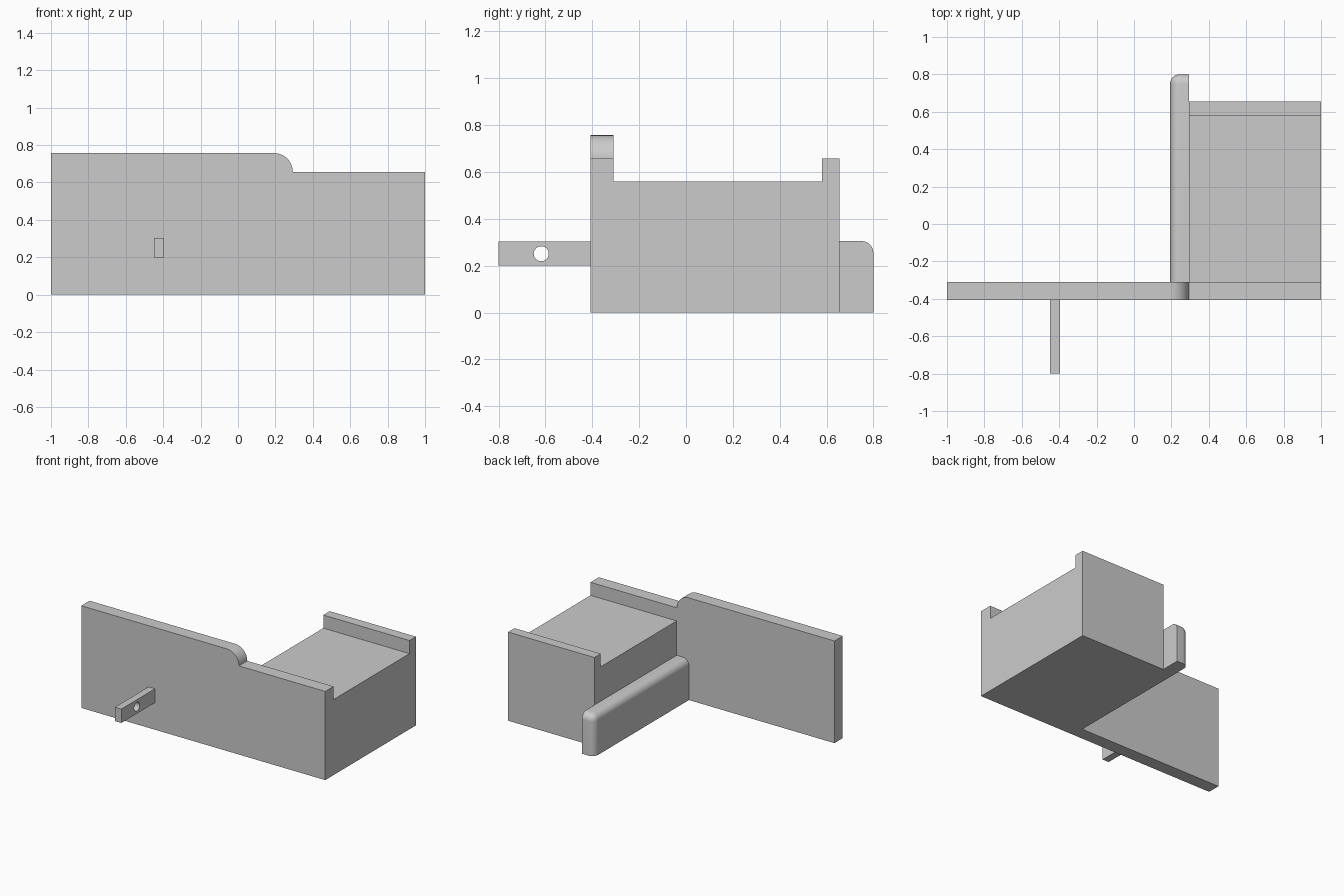
import bpy, bmesh, math
from mathutils import Matrix

if "Cube" in bpy.data.objects:
    bpy.data.objects.remove(bpy.data.objects["Cube"])

grey = bpy.data.materials.new("plain grey")
grey.diffuse_color = (0.6, 0.6, 0.6, 1)
grey.use_nodes = True
grey.node_tree.nodes["Principled BSDF"].inputs["Base Color"].default_value = grey.diffuse_color


def add_part(name, bm):
    bmesh.ops.recalc_face_normals(bm, faces=bm.faces)
    mesh = bpy.data.meshes.new(name)
    bm.to_mesh(mesh)
    bm.free()
    mesh.materials.append(grey)
    ob = bpy.data.objects.new(name, mesh)
    bpy.context.collection.objects.link(ob)
    return ob


def extrude_profile(name, points, offset):
    """Prism from a closed outline moved along one offset vector."""
    bm = bmesh.new()
    face = bm.faces.new([bm.verts.new(p) for p in points])
    new = bmesh.ops.extrude_face_region(bm, geom=[face])["geom"]
    bmesh.ops.translate(bm, vec=offset,
                        verts=[v for v in new if isinstance(v, bmesh.types.BMVert)])
    return add_part(name, bm)


def combine(target, tool, operation):
    mod = target.modifiers.new(operation.lower(), 'BOOLEAN')
    mod.operation, mod.solver, mod.object = operation, 'EXACT', tool
    bpy.context.view_layer.objects.active = target
    bpy.ops.object.modifier_apply(modifier=mod.name)
    bpy.data.objects.remove(tool)


FRONT, INNER, BACK = -0.407, -0.31, 0.655

# Front wall: tall on the left, rounded shoulder down to the low right part
arc = [(0.193 + 0.1 * math.sin(a), 0.657 + 0.1 * math.cos(a))
       for a in (math.pi / 2 * i / 16 for i in range(17))]
outline = [(-1, 0), (-1, 0.757)] + arc + [(1, 0.657), (1, 0)]
body = extrude_profile("body", [(x, FRONT, z) for x, z in outline], (0, INNER - FRONT, 0))

# Block with a raised lip along its back
side = [(INNER, 0), (INNER, 0.56), (0.58, 0.56), (0.58, 0.657), (BACK, 0.657), (BACK, 0)]
block = extrude_profile("block", [(0.293, y, z) for y, z in side], (0.707, 0, 0))
combine(body, block, 'UNION')

# Rail beside the block, its three free edges at the back corner rounded
bm = bmesh.new()
x0, x1, y0, y1, z1 = 0.193, 0.293, INNER, 0.8, 0.305
bmesh.ops.create_cube(bm, size=1, matrix=Matrix.Translation(
    ((x0 + x1) / 2, (y0 + y1) / 2, z1 / 2)) @ Matrix.Diagonal((x1 - x0, y1 - y0, z1, 1)))
corner = max(bm.verts, key=lambda v: -v.co.x + v.co.y + v.co.z)
bmesh.ops.bevel(bm, geom=list(corner.link_edges), offset=0.05, segments=8,
                profile=0.5, affect='EDGES', clamp_overlap=False)
rail = add_part("rail", bm)
combine(body, rail, 'UNION')

# Peg on the front with a round cross hole
peg_side = [(-0.8, 0.2), (-0.8, 0.303), (FRONT, 0.303), (FRONT, 0.2)]
peg = extrude_profile("peg", [(-0.449, y, z) for y, z in peg_side], (0.053, 0, 0))
circle = [(-0.618 + 0.032 * math.cos(a), 0.251 + 0.032 * math.sin(a))
          for a in (math.tau * i / 32 for i in range(32))]
hole = extrude_profile("hole_cutter", [(-0.5, y, z) for y, z in circle], (0.2, 0, 0))
combine(peg, hole, 'DIFFERENCE')

# Smooth the rounded parts, keep the edges sharp
for ob in (body, peg):
    bpy.ops.object.select_all(action='DESELECT')
    ob.select_set(True)
    bpy.context.view_layer.objects.active = ob
    bpy.ops.object.shade_smooth_by_angle(angle=math.radians(30))
